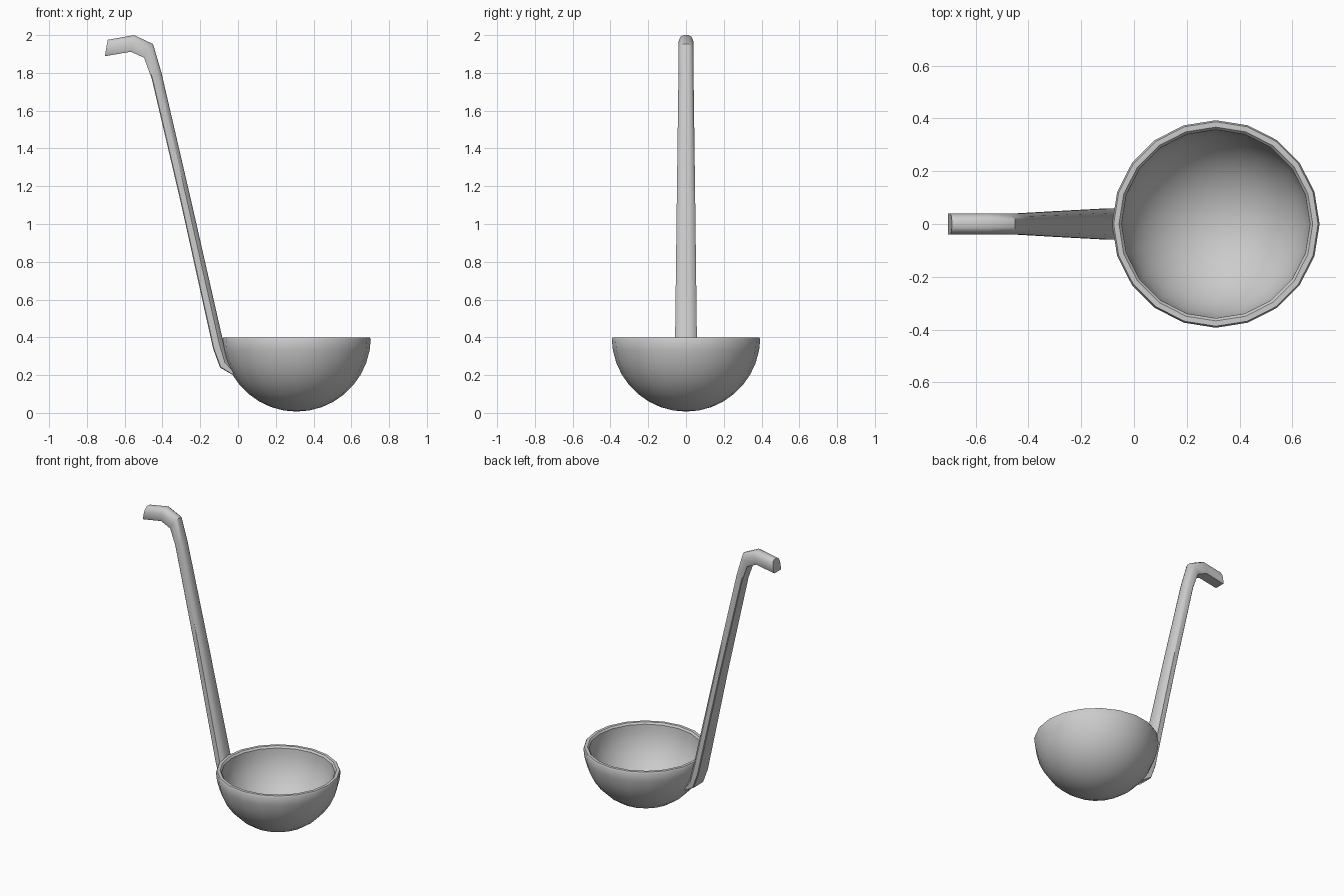
import bpy, bmesh, math

if "Cube" in bpy.data.objects:
    bpy.data.objects.remove(bpy.data.objects["Cube"])

SIDES, RINGS = 20, 9
CX, CZ, R = 0.31, 0.40, 0.393


def add_object(name, bm):
    bmesh.ops.remove_doubles(bm, verts=bm.verts, dist=1e-5)
    bmesh.ops.recalc_face_normals(bm, faces=bm.faces)
    me = bpy.data.meshes.new(name)
    bm.to_mesh(me)
    bm.free()
    ob = bpy.data.objects.new(name, me)
    bpy.context.collection.objects.link(ob)
    bpy.ops.object.select_all(action='DESELECT')
    ob.select_set(True)
    bpy.context.view_layer.objects.active = ob
    bpy.ops.object.shade_smooth_by_angle(angle=math.radians(35))
    return ob


# Bowl: outer hemisphere, rolled rim and inner hemisphere, spun round its axis
profile = []
for i in range(RINGS + 1):
    a = math.pi / 2 * i / RINGS
    profile.append((R * math.sin(a), CZ - R * math.cos(a)))
profile[-1] = (R, CZ - 0.012)
profile += [(R - 0.006, CZ), (R - 0.026, CZ), (R - 0.036, CZ - 0.012)]
r_in = R - 0.034
for i in range(RINGS - 1, -1, -1):
    a = math.pi / 2 * i / RINGS
    profile.append((r_in * math.sin(a), CZ - r_in * math.cos(a)))

bm = bmesh.new()
verts = [bm.verts.new((CX + r, 0, z)) for r, z in profile]
edges = [bm.edges.new(p) for p in zip(verts, verts[1:])]
bmesh.ops.spin(bm, geom=verts + edges, cent=(CX, 0, 0), axis=(0, 0, 1),
               angle=math.tau, steps=SIDES)
bmesh.ops.dissolve_degenerate(bm, dist=1e-5, edges=bm.edges)
add_object("bowl", bm)

# Handle: back point, front point and half width at each station
stations = [
    ((-0.030, 0.202), (-0.018, 0.222), 0.050),
    ((-0.095, 0.240), (-0.055, 0.285), 0.058),
    ((-0.132, 0.340), (-0.080, 0.385), 0.058),
    ((-0.300, 1.100), (-0.245, 1.110), 0.049),
    ((-0.457, 1.770), (-0.405, 1.800), 0.040),
    ((-0.497, 1.880), (-0.450, 1.953), 0.040),
    ((-0.567, 1.912), (-0.550, 2.000), 0.040),
    ((-0.705, 1.888), (-0.690, 1.975), 0.040),
]
# Section: fraction of depth from back to front, fraction of half width
section = [(0, -0.9), (0.08, -1), (0.62, -1), (0.9, -0.72), (1, -0.35)]
section += [(d, -w) for d, w in reversed(section)]

bm = bmesh.new()
loops = []
for (bx, bz), (fx, fz), hw in stations:
    loops.append([bm.verts.new((bx + (fx - bx) * d, w * hw, bz + (fz - bz) * d))
                  for d, w in section])
n = len(section)
for a, b in zip(loops, loops[1:]):
    for i in range(n):
        j = (i + 1) % n
        bm.faces.new((a[i], a[j], b[j], b[i]))
bm.faces.new(loops[0])
bm.faces.new(loops[-1])
add_object("handle", bm)
